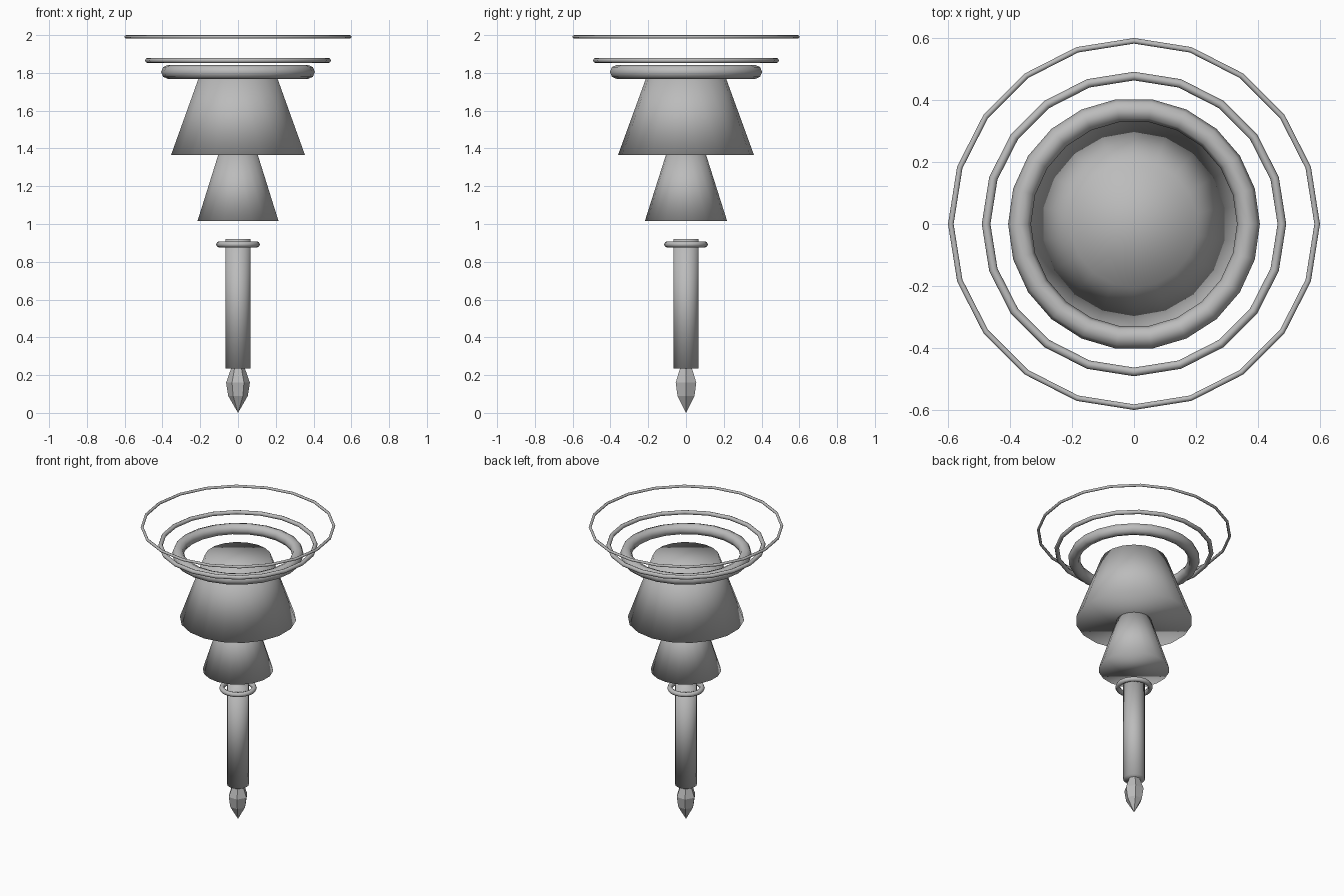
import bpy, bmesh, math

if "Cube" in bpy.data.objects:
    bpy.data.objects.remove(bpy.data.objects["Cube"], do_unlink=True)

grey = bpy.data.materials.new("plain grey")
grey.use_nodes = True
grey.diffuse_color = (0.5, 0.5, 0.5, 1)
grey.node_tree.nodes["Principled BSDF"].inputs["Base Color"].default_value = (0.5, 0.5, 0.5, 1)


def finish(name, smooth):
    ob = bpy.context.object
    ob.name = ob.data.name = name
    ob.data.materials.append(grey)
    if smooth:
        bpy.ops.object.shade_smooth()
    return ob


def ring(name, major, minor, z, sides=20):
    bpy.ops.mesh.primitive_torus_add(major_radius=major, minor_radius=minor, major_segments=sides,
                                     minor_segments=8, location=(0, 0, z))
    return finish(name, True)


def cone(name, bottom, top, z0, z1, sides=18):
    bpy.ops.mesh.primitive_cone_add(vertices=sides, radius1=bottom, radius2=top, depth=z1 - z0,
                                    location=(0, 0, (z0 + z1) / 2))
    return finish(name, True)


# Floating rings at the top
ring("outer_ring", 0.592, 0.009, 1.991)
ring("middle_ring", 0.478, 0.014, 1.866)
ring("thick_ring", 0.37, 0.037, 1.805, 22)

# Two stacked bells
cone("upper_bell", 0.36, 0.205, 1.365, 1.79)
cone("lower_bell", 0.218, 0.105, 1.015, 1.37)

# Handle with its collar
cone("shaft", 0.067, 0.067, 0.235, 0.92, 20)
ring("collar_ring", 0.1, 0.016, 0.892)

# Faceted six-sided point
bm = bmesh.new()
loops = []
for r, z in ((0.052, 0.09), (0.063, 0.16), (0.035, 0.24)):
    loops.append([bm.verts.new((r * math.cos(i * math.pi / 3), r * math.sin(i * math.pi / 3), z))
                  for i in range(6)])
apex = bm.verts.new((0, 0, 0))
for i in range(6):
    j = (i + 1) % 6
    bm.faces.new((apex, loops[0][j], loops[0][i]))
    for low, high in zip(loops, loops[1:]):
        bm.faces.new((low[i], low[j], high[j], high[i]))
bm.faces.new(loops[-1])
mesh = bpy.data.meshes.new("tip")
bm.to_mesh(mesh)
bm.free()
tip = bpy.data.objects.new("tip", mesh)
bpy.context.collection.objects.link(tip)
mesh.materials.append(grey)
